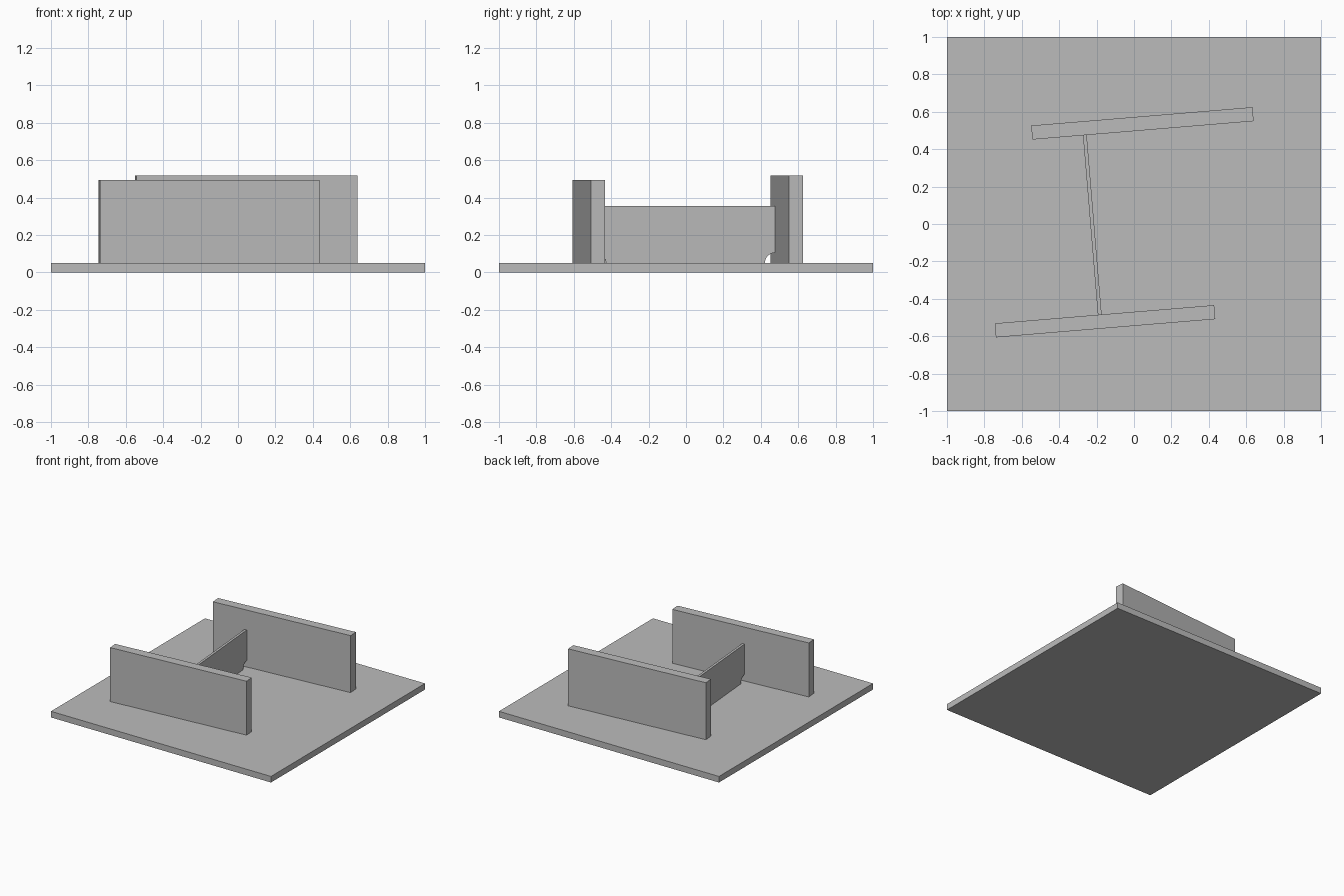
import bpy, bmesh, math
from mathutils import Matrix

cube = bpy.data.objects.get("Cube")
if cube:
    bpy.data.objects.remove(cube, do_unlink=True)

# Single steel grey
steel = bpy.data.materials.new("steel_grey")
steel.use_nodes = True
colour = (0.5, 0.5, 0.5, 1)
steel.diffuse_color = colour
steel.node_tree.nodes["Principled BSDF"].inputs["Base Color"].default_value = colour

BASE_TOP = 0.05
TURN = math.radians(4.75)


def finish(name, bm, x=0, y=0, z=0, turn=0):
    bmesh.ops.recalc_face_normals(bm, faces=bm.faces)
    mesh = bpy.data.meshes.new(name)
    bm.to_mesh(mesh)
    bm.free()
    mesh.materials.append(steel)
    obj = bpy.data.objects.new(name, mesh)
    obj.location = (x, y, z)
    obj.rotation_euler.z = turn
    bpy.context.collection.objects.link(obj)
    return obj


def plate(name, size, x, y, bottom, turn=0):
    bm = bmesh.new()
    bmesh.ops.create_cube(bm, size=1, matrix=Matrix.Diagonal((*size, 1)))
    return finish(name, bm, x, y, bottom + size[2] / 2, turn)


def web(name, length, thickness, height, radius, x, y):
    # Upright rectangle with a quarter-round relief at both lower corners
    half = length / 2
    steps = 10
    arc = [(half - radius * math.cos(i / steps * math.pi / 2),
            radius * math.sin(i / steps * math.pi / 2)) for i in range(steps + 1)]
    right = arc + [(half, height)]
    outline = right + [(-u, v) for u, v in reversed(right)]
    bm = bmesh.new()
    face = bm.faces.new([bm.verts.new((-thickness / 2, u, v)) for u, v in outline])
    new = bmesh.ops.extrude_face_region(bm, geom=[face])["geom"]
    moved = [v for v in new if isinstance(v, bmesh.types.BMVert)]
    bmesh.ops.translate(bm, verts=moved, vec=(thickness, 0, 0))
    return finish(name, bm, x, y, BASE_TOP, TURN)


# Base with two slightly turned upright plates joined by a thin web
plate("base_plate", (2, 2, BASE_TOP), 0, 0, 0)
plate("front_plate", (1.177, 0.075, 0.443), -0.155, -0.52, BASE_TOP, TURN)
plate("back_plate", (1.187, 0.075, 0.468), 0.045, 0.538, BASE_TOP, TURN)
web("joining_web", 0.963, 0.02, 0.305, 0.055, -0.223, -0.004)
